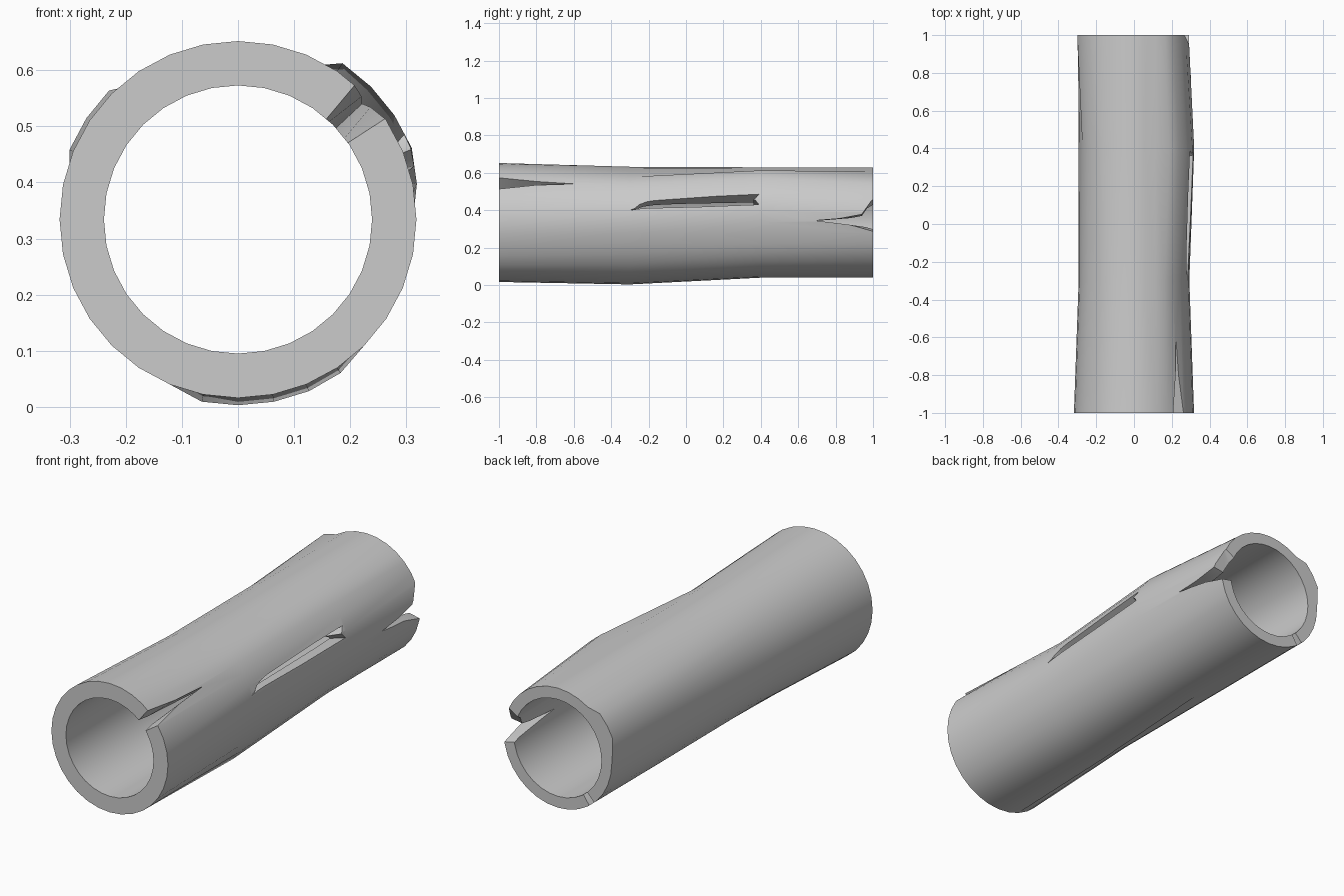
import bpy
import bmesh
from math import sin, cos, radians

if "Cube" in bpy.data.objects:
    bpy.data.objects.remove(bpy.data.objects["Cube"])

SIDES = 32
STEP = 360 / SIDES
MID_Z = 0.334
BORE = 0.239

grey = bpy.data.materials.new("weathered_grey")
grey.use_nodes = True
colour = (0.6, 0.6, 0.6, 1)
grey.diffuse_color = colour
grey.node_tree.nodes["Principled BSDF"].inputs["Base Color"].default_value = colour


def polar(angle, radius, y):
    a = radians(angle)
    return (radius * cos(a), y, MID_Z + radius * sin(a))


def new_object(name, bm):
    bmesh.ops.recalc_face_normals(bm, faces=bm.faces)
    mesh = bpy.data.meshes.new(name)
    bm.to_mesh(mesh)
    bm.free()
    mesh.materials.append(grey)
    obj = bpy.data.objects.new(name, mesh)
    bpy.context.collection.objects.link(obj)
    return obj


# Rings of the bark: y, base radius, and swellings as side number -> radius
rings = [
    (-1.0, 0.318, {}),
    (-0.3, 0.293, {8: 0.298, 23: 0.331, 24: 0.331, 25: 0.331, 26: 0.331,
                   27: 0.329, 28: 0.318, 29: 0.305}),
    (0.4, 0.295, {0: 0.312, 1: 0.325, 2: 0.335, 3: 0.335, 4: 0.335, 5: 0.335}),
    (1.0, 0.295, {12: 0.325, 13: 0.325, 14: 0.325, 15: 0.305}),
]

# Hollow log: outer skin, straight bore and two end faces
bm = bmesh.new()
loops = []
for y, radius, swell in rings:
    loops.append([bm.verts.new(polar(i * STEP, swell.get(i, radius), y))
                  for i in range(SIDES)])
for y in (1.0, -1.0):
    loops.append([bm.verts.new(polar(i * STEP, BORE, y)) for i in range(SIDES)])
for a, b in zip(loops, loops[1:] + loops[:1]):
    for i in range(SIDES):
        j = (i + 1) % SIDES
        bm.faces.new((a[i], a[j], b[j], b[i]))
log = new_object("hollow_log", bm)

# Splits through the wall, outlined as (angle, y)
splits = {
    "front_split": [(50, -1.05), (33, -1.05), (43, -0.59)],
    "side_slot": [(13, -0.3), (15, -0.2), (17, 0.39), (22, 0.36), (27, 0.39),
                  (23, -0.17), (19, -0.25)],
    "back_split": [(-12, 1.05), (2, 0.69), (8.5, 0.94), (31, 1.05)],
    "back_crack": [(227, 1.02), (231, 0.88), (235, 1.02)],
}
for name, outline in splits.items():
    bm = bmesh.new()
    inner = [bm.verts.new(polar(a, 0.18, y)) for a, y in outline]
    outer = [bm.verts.new(polar(a, 0.42, y)) for a, y in outline]
    bm.faces.new(inner)
    bm.faces.new(outer[::-1])
    for i in range(len(outline)):
        j = (i + 1) % len(outline)
        bm.faces.new((inner[i], outer[i], outer[j], inner[j]))
    bmesh.ops.triangulate(bm, faces=bm.faces)
    cutter = new_object(name + "_cutter", bm)
    cut = log.modifiers.new(name, 'BOOLEAN')
    cut.operation = 'DIFFERENCE'
    cut.solver = 'EXACT'
    cut.object = cutter
    bpy.context.view_layer.objects.active = log
    bpy.ops.object.modifier_apply(modifier=name)
    bpy.data.objects.remove(cutter)

# Smooth bark with sharp rims
bpy.ops.object.select_all(action='DESELECT')
log.select_set(True)
bpy.context.view_layer.objects.active = log
bpy.ops.object.shade_smooth_by_angle(angle=radians(30))
